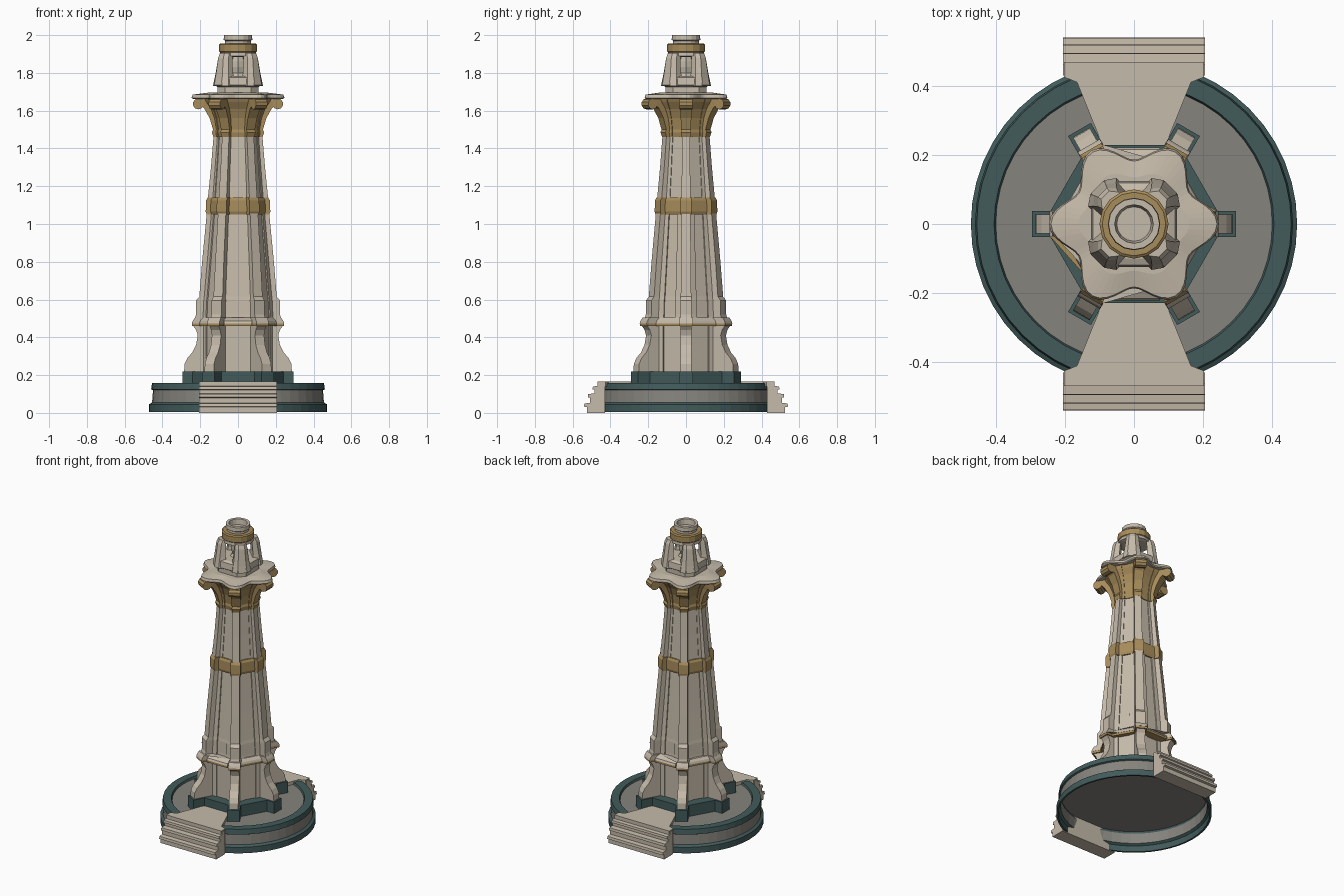
import bpy, bmesh
from math import sin, cos, pi, radians
from mathutils import Matrix, Vector

cube = bpy.data.objects.get("Cube")
if cube:
    bpy.data.objects.remove(cube)


def material(name, rgb):
    m = bpy.data.materials.new(name)
    m.use_nodes = True
    m.diffuse_color = (*rgb, 1)
    b = m.node_tree.nodes["Principled BSDF"]
    b.inputs["Base Color"].default_value = (*rgb, 1)
    b.inputs["Roughness"].default_value = 0.8
    return m


STONE = material("pale stone", (0.56, 0.495, 0.40))
GREY = material("grey paving", (0.24, 0.23, 0.205))
TEAL = material("dark teal", (0.055, 0.105, 0.105))
GOLD = material("old gold", (0.39, 0.265, 0.105))
C30 = cos(radians(30))


def finish(name, bm, mats):
    bmesh.ops.recalc_face_normals(bm, faces=bm.faces)
    me = bpy.data.meshes.new(name)
    bm.to_mesh(me)
    bm.free()
    for m in mats:
        me.materials.append(m)
    ob = bpy.data.objects.new(name, me)
    bpy.context.collection.objects.link(ob)
    return ob


def loft(name, rings, mats, slots=None):
    """Skin a list of equal-length point rings and cap both ends."""
    bm = bmesh.new()
    loops = [[bm.verts.new(p) for p in ring] for ring in rings]
    n = len(loops[0])
    for i, (lo, hi) in enumerate(zip(loops, loops[1:])):
        for j in range(n):
            f = bm.faces.new((lo[j], lo[(j + 1) % n], hi[(j + 1) % n], hi[j]))
            f.material_index = slots[i] if slots else 0
    bm.faces.new(loops[0])
    bm.faces.new(loops[-1])
    return finish(name, bm, mats)


def circle(r, z, n):
    return [(r * cos(2 * pi * i / n), r * sin(2 * pi * i / n), z) for i in range(n)]


def lathe(name, profile, mats, n=16, slots=None):
    return loft(name, [circle(r, z, n) for r, z in profile], mats, slots)


def ribbed(z, r, a, w, p=0.03, d=0.0, diag=1.0, bay=0.0):
    """Hexagon of apothem a with a rib of reach r at each corner and a sunk panel on each face.
    Ribs off the x axis reach diag times as far; front and back faces project by bay."""
    xb = (a - w / 2) / C30
    out = []
    for k in range(6):
        reach = r * (1 if k % 3 == 0 else diag)
        f = a + (bay if k % 3 == 1 else 0)
        rib = [(xb, -w), (reach, -w), (reach, w), (xb, w)]
        panel = [(f, -p), (f - d, -p), (f - d, p), (f, p)]
        for pts, ang in ((rib, 60 * k), (panel, 60 * k + 30)):
            rot = Matrix.Rotation(radians(ang), 3, "Z")
            out += [rot @ Vector((x, y, z)) for x, y in pts]
    return out


def star(z, valley, point, n=72):
    ring = []
    for i in range(n):
        t = 2 * pi * i / n
        r = valley + (point - valley) * abs(cos(3 * t)) ** 2
        ring.append((r * cos(t), r * sin(t), z))
    return ring


def chamfered_square(z, h, c):
    pts = []
    for k in range(4):
        rot = Matrix.Rotation(pi / 2 * k, 3, "Z")
        pts += [rot @ Vector((h, c - h, z)), rot @ Vector((h, h - c, z))]
    return pts


# Round podium: a thin hollow shell with teal bands, grey wall and paving
lathe("podium", [(0.01, 0.137), (0.445, 0.137), (0.44, 0.12), (0.445, 0.055), (0.46, 0.045),
                 (0.46, 0.005), (0.472, 0.005), (0.472, 0.045),
                 (0.455, 0.055), (0.45, 0.12), (0.46, 0.125), (0.455, 0.158), (0.405, 0.158),
                 (0.40, 0.145), (0.01, 0.145)],
      [GREY, TEAL], 48, [0, 1, 0, 1, 1, 1, 1, 1, 0, 1, 1, 1, 1, 0])

# Nosed steps and tapering walkway, front and back
STEP_PROFILE = [(0.43, 0), (0.525, 0), (0.525, 0.03), (0.54, 0.033), (0.538, 0.05), (0.508, 0.053),
                (0.508, 0.08), (0.52, 0.083), (0.518, 0.10), (0.485, 0.103), (0.485, 0.122),
                (0.495, 0.125), (0.493, 0.14), (0.463, 0.143), (0.463, 0.16), (0.43, 0.16)]
for side, s in (("front", -1), ("back", 1)):
    loft(f"{side}_steps", [[(x, s * y, z) for y, z in STEP_PROFILE] for x in (-0.206, 0.206)], [STONE])
    outline = [(-0.08, 0.2), (0.08, 0.2), (0.165, 0.41), (0.203, 0.425),
               (0.203, 0.468), (-0.203, 0.468), (-0.203, 0.425), (-0.165, 0.41)]
    loft(f"{side}_walkway", [[(x, s * y, z) for x, y in outline] for z in (0.141, 0.167)], [STONE])

# Teal star plinth
loft("plinth", [ribbed(z, 0.295, 0.228, 0.038, diag=1.07) for z in (0.14, 0.22)], [TEAL])

# Flared buttresses around the foot of the tower
loft("tower_foot", [ribbed(z, r, 0.172, 0.028, 0.04, 0.006, 1.07) for z, r in (
    (0.22, 0.285), (0.26, 0.283), (0.29, 0.268), (0.32, 0.242), (0.36, 0.222), (0.41, 0.213),
    (0.44, 0.222), (0.465, 0.24))], [STONE])

# Ledge with a gold fillet beneath, broader at front and back
loft("ledge_fillet", [ribbed(z, 0.243, 0.194, 0.036, 0.075, 0, 1.07, 0.026) for z in (0.46, 0.474)],
     [GOLD])
loft("ledge", [ribbed(z, r, a, 0.037, 0.075, 0, 1.07, bay) for z, r, a, bay in (
    (0.474, 0.245, 0.196, 0.026), (0.487, 0.24, 0.192, 0.024), (0.505, 0.228, 0.178, 0.004))], [STONE])

# Ribbed shaft, in two tiers split by the gold band
loft("lower_shaft", [ribbed(z, r, a, w, 0.2 * a, 0.007, 1.03) for z, r, a, w in (
    (0.49, 0.232, 0.178, 0.03), (0.52, 0.222, 0.175, 0.03), (0.595, 0.222, 0.172, 0.03),
    (0.615, 0.205, 0.169, 0.028), (0.8, 0.19, 0.154, 0.026), (1.06, 0.165, 0.134, 0.024))], [STONE])
loft("middle_band", [ribbed(z, r, r * 0.825, 0.03, diag=1.02) for z, r in (
    (1.05, 0.165), (1.065, 0.171), (1.125, 0.169), (1.14, 0.16))], [GOLD])
loft("upper_shaft", [ribbed(z, r, a, w, 0.2 * a, 0.004, 1.02) for z, r, a, w in (
    (1.13, 0.16, 0.128, 0.024), (1.3, 0.143, 0.116, 0.022), (1.48, 0.128, 0.104, 0.021))], [STONE])

# Flaring gold capital with a scroll under each point
loft("capital", [ribbed(z, r, a, w, 0.02, 0.004, 1.02) for z, r, a, w in (
    (1.46, 0.13, 0.11, 0.024), (1.485, 0.138, 0.115, 0.026), (1.5, 0.132, 0.112, 0.026),
    (1.56, 0.15, 0.122, 0.028), (1.61, 0.178, 0.14, 0.031), (1.645, 0.215, 0.162, 0.034),
    (1.668, 0.225, 0.172, 0.034))], [GOLD])
for k in range(6):
    bm = bmesh.new()
    out = 0.21 if k % 3 == 0 else 0.223
    place = (Matrix.Rotation(radians(60 * k), 4, "Z") @ Matrix.Translation((out, 0, 1.636))
             @ Matrix.Rotation(pi / 2, 4, "X"))
    bmesh.ops.create_cone(bm, cap_ends=True, segments=10, radius1=0.029, radius2=0.029,
                          depth=0.07, matrix=place)
    finish(f"capital_scroll_{k + 1}", bm, [GOLD])
loft("gallery_slab", [star(z, v, p) for z, v, p in (
    (1.662, 0.18, 0.236), (1.668, 0.186, 0.246), (1.685, 0.182, 0.24), (1.695, 0.135, 0.16))], [STONE])

# Lantern: chamfered square drum, four corner piers, lamp core and head
loft("lantern_drum", [chamfered_square(z, h, c) for z, h, c in (
    (1.69, 0.108, 0.04), (1.725, 0.108, 0.04), (1.735, 0.124, 0.035), (1.775, 0.119, 0.035),
    (1.783, 0.1, 0.03))], [STONE])
lathe("lantern_core", [(0.05, 1.78), (0.035, 1.8), (0.042, 1.83), (0.042, 1.86), (0.03, 1.92)],
      [STONE], 8)
for k in range(4):
    rot = Matrix.Rotation(radians(45 + 90 * k), 3, "Z")
    rings = []
    for z, r0, r1, w in ((1.73, 0.07, 0.15, 0.058), (1.8, 0.085, 0.14, 0.047), (1.88, 0.08, 0.129, 0.038),
                         (1.905, 0.07, 0.118, 0.033)):
        rings.append([rot @ Vector((x, y, z)) for x, y in (
            (r0, -w), (r1 - 0.02, -w), (r1, -w / 2), (r1, w / 2), (r1 - 0.02, w), (r0, w))])
    loft(f"lantern_pier_{k + 1}", rings, [STONE])
lathe("lantern_head", [(0.08, 1.885), (0.098, 1.89), (0.095, 1.915)], [STONE])
lathe("gold_collar", [(0.092, 1.905), (0.1, 1.913), (0.1, 1.95), (0.092, 1.956)], [GOLD])
lathe("top_rim", [(0.068, 1.95), (0.068, 1.97), (0.076, 1.975), (0.074, 2.0), (0.056, 2.0),
                  (0.05, 1.965)], [STONE])
